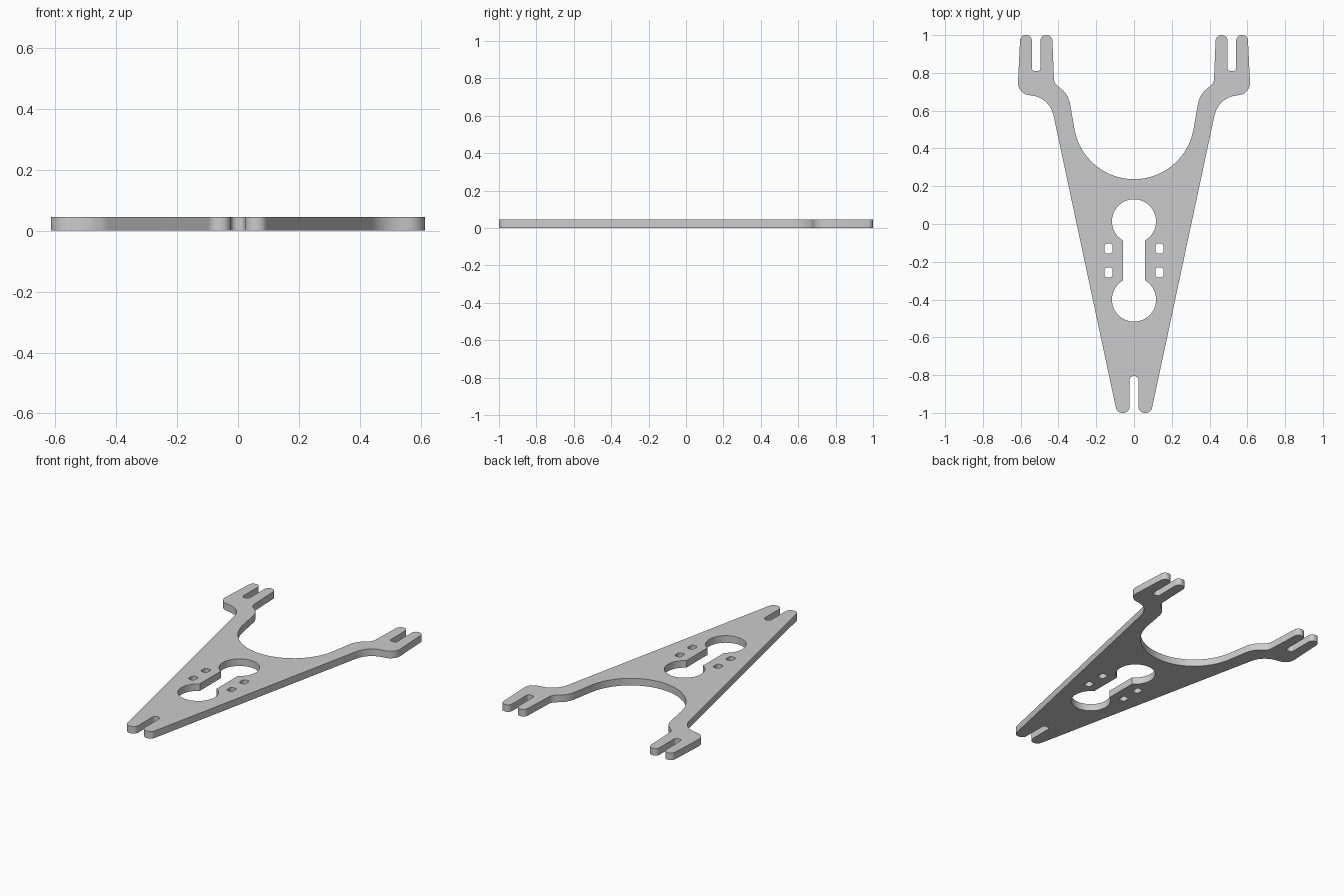
import bpy, bmesh
from math import sin, cos, tan, pi, radians, acos, asin
from mathutils import Vector

if "Cube" in bpy.data.objects:
    bpy.data.objects.remove(bpy.data.objects["Cube"])

THICK = 0.045


def fillet(points, seg=6):
    """Round the corners of a closed polygon given as (x, y, radius)."""
    out = []
    n = len(points)
    for i, (x, y, r) in enumerate(points):
        p = Vector((x, y))
        if r == 0:
            out.append(p)
            continue
        a = (Vector(points[i - 1][:2]) - p).normalized()
        b = (Vector(points[(i + 1) % n][:2]) - p).normalized()
        half = acos(max(-1, min(1, a.dot(b)))) / 2
        centre = p + (a + b).normalized() * (r / sin(half))
        start = p + a * (r / tan(half)) - centre
        end = p + b * (r / tan(half)) - centre
        sweep = pi - 2 * half
        for k in range(seg + 1):
            t = k / seg
            out.append(centre + (start * sin((1 - t) * sweep) + end * sin(t * sweep)) / sin(sweep))
    return out


def arc(cx, cy, r, a0, a1, n):
    return [(cx + r * cos(a0 + (a1 - a0) * k / n), cy + r * sin(a0 + (a1 - a0) * k / n), 0)
            for k in range(n + 1)]


# Right half of the outline: foot slot, side, forked tip, shoulder, round bay
half = [
    (0.023, -0.805, 0.02), (0.023, -1, 0.034), (0.09, -1, 0.034),
    (0.446, 0.668, 0.13), (0.617, 0.69, 0.065),
    (0.602, 1, 0.03), (0.541, 1, 0.028), (0.541, 0.81, 0.016),
    (0.495, 0.81, 0.016), (0.495, 1, 0.028), (0.433, 1, 0.03),
    (0.423, 0.745, 0.05), (0.347, 0.685, 0.13),
]
half += arc(0, 0.557, 0.32, radians(-12), radians(-86), 11)
outline = fillet(half + [(-x, y, r) for x, y, r in reversed(half)])

# Double keyhole
R, W = 0.117, 0.059
d = asin(W / R)
keyhole = fillet(arc(0, 0.014, R, -pi / 2 + d, 1.5 * pi - d, 32)
                 + arc(0, -0.4, R, pi / 2 + d, 2.5 * pi - d, 32))

# Four small rounded windows
loops = [outline, keyhole]
for sx in (-1, 1):
    for cy in (-0.13, -0.256):
        cx, w, h = sx * 0.135, 0.021, 0.026
        loops.append(fillet([(cx - w, cy - h, 0.014), (cx + w, cy - h, 0.014),
                             (cx + w, cy + h, 0.014), (cx - w, cy + h, 0.014)], 4))

# Filled, extruded profile
curve = bpy.data.curves.new("plate_profile", 'CURVE')
curve.dimensions = '2D'
curve.fill_mode = 'BOTH'
curve.extrude = THICK / 2
for loop in loops:
    s = curve.splines.new('POLY')
    s.points.add(len(loop) - 1)
    for pt, co in zip(s.points, loop):
        pt.co = (co.x, co.y, 0, 1)
    s.use_cyclic_u = True
profile = bpy.data.objects.new("plate_profile", curve)
bpy.context.collection.objects.link(profile)
bpy.context.view_layer.update()
mesh = bpy.data.meshes.new_from_object(profile.evaluated_get(bpy.context.evaluated_depsgraph_get()))
bpy.data.objects.remove(profile)

# Weld caps to walls and stand the plate on the ground
bm = bmesh.new()
bm.from_mesh(mesh)
bmesh.ops.remove_doubles(bm, verts=bm.verts, dist=1e-5)
bmesh.ops.translate(bm, verts=bm.verts, vec=(0, 0, THICK / 2))
bmesh.ops.recalc_face_normals(bm, faces=bm.faces)
bm.to_mesh(mesh)
bm.free()
plate = bpy.data.objects.new("bracket_plate", mesh)
bpy.context.collection.objects.link(plate)
bpy.context.view_layer.objects.active = plate
plate.select_set(True)
bpy.ops.object.shade_smooth_by_angle(angle=radians(30))
